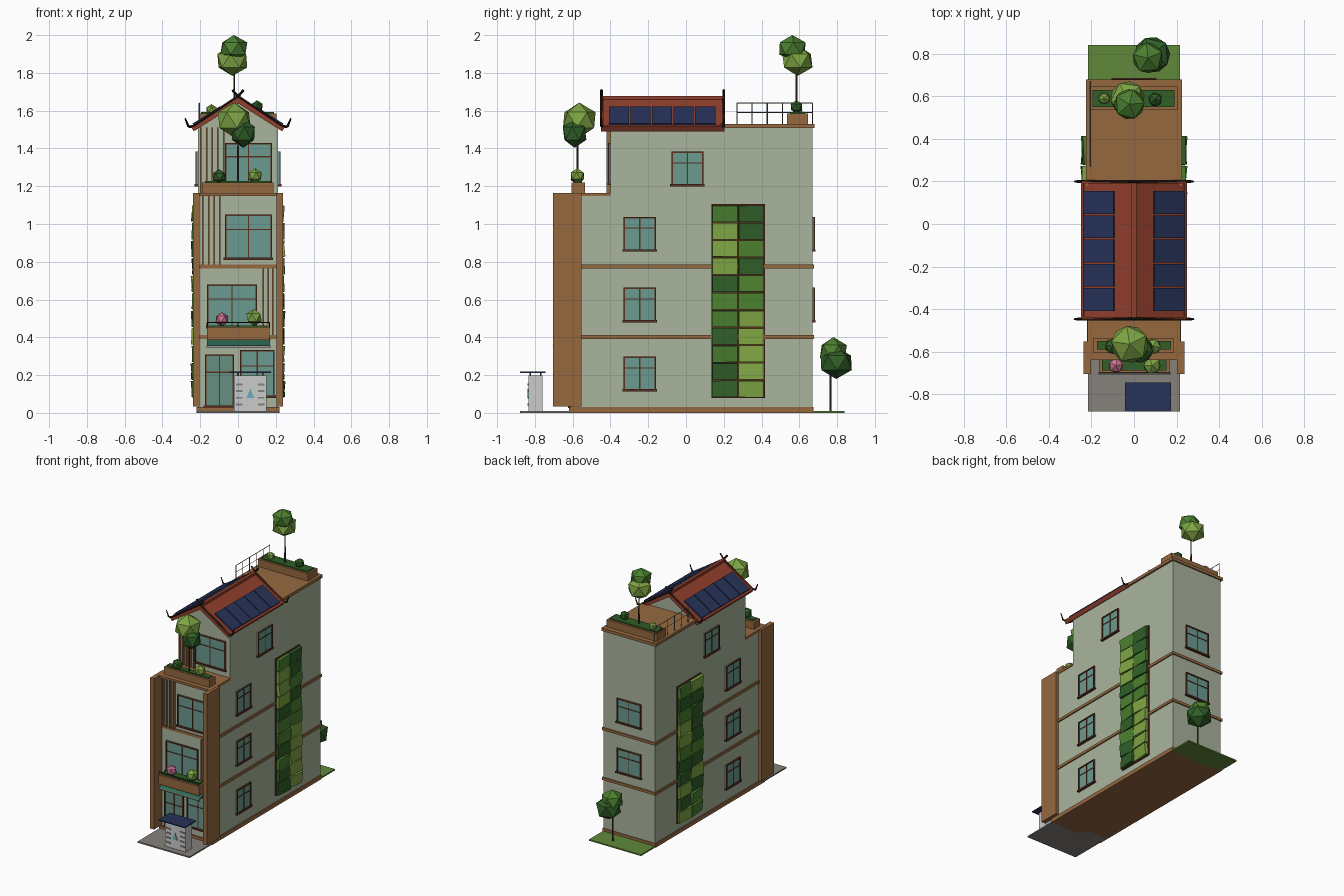
import bpy, bmesh, math, random
from mathutils import Matrix, Vector

if "Cube" in bpy.data.objects:
    bpy.data.objects.remove(bpy.data.objects["Cube"])

random.seed(4)
MATS = {}
RGB = dict(wall=(.66, .70, .61), wood=(.58, .41, .26), roof=(.57, .26, .19), frame=(.36, .20, .14),
           glass=(.42, .60, .56), door=(.40, .56, .50), dark=(.20, .37, .17), mid=(.30, .50, .20),
           light=(.49, .64, .27), navy=(.17, .21, .35), black=(.16, .12, .10), pave=(.52, .50, .48),
           grass=(.38, .53, .24), pink=(.80, .45, .58), white=(.80, .80, .80), trunk=(.30, .22, .16),
           steel=(.45, .46, .46), teal=(.40, .68, .72), canopy=(.20, .42, .33))


def mat(name):
    if name not in MATS:
        m = bpy.data.materials.new(name)
        m.diffuse_color = [c ** 2.2 for c in RGB[name]] + [1]
        m.use_nodes = True
        m.node_tree.nodes["Principled BSDF"].inputs["Base Color"].default_value = m.diffuse_color
        MATS[name] = m
    return MATS[name]


def part(name, color, *adders):
    """One object from several (function, arguments...) pieces."""
    bm = bmesh.new()
    for fn, *args in adders:
        fn(bm, *args)
    bmesh.ops.recalc_face_normals(bm, faces=bm.faces)
    me = bpy.data.meshes.new(name)
    bm.to_mesh(me)
    bm.free()
    me.materials.append(mat(color))
    ob = bpy.data.objects.new(name, me)
    bpy.context.collection.objects.link(ob)
    return ob


def box(bm, x0, x1, y0, y1, z0, z1, m=Matrix()):
    c = Matrix.Translation(((x0 + x1) / 2, (y0 + y1) / 2, (z0 + z1) / 2))
    bmesh.ops.create_cube(bm, size=1, matrix=m @ c @ Matrix.Diagonal((x1 - x0, y1 - y0, z1 - z0, 1)))


def bar(bm, p, q, r, r2=None, n=4):
    p, q = Vector(p), Vector(q)
    m = Matrix.Translation((p + q) / 2) @ (q - p).to_track_quat('Z', 'Y').to_matrix().to_4x4()
    bmesh.ops.create_cone(bm, cap_ends=True, segments=n, radius1=r, radius2=r if r2 is None else r2,
                          depth=(q - p).length, matrix=m)


def blob(bm, x, y, z, r, h=1.0):
    m = Matrix.Translation((x, y, z)) @ Matrix.Rotation(random.uniform(0, 6), 4, 'Z') @ Matrix.Diagonal((1, 1, h, 1))
    bmesh.ops.create_icosphere(bm, subdivisions=1, radius=r, matrix=m)


def prism(bm, pts, axis, a, b):
    """Extrude a profile along x (pts = y,z) or y (pts = x,z)."""
    at = (lambda u, v, t: (t, u, v)) if axis == 'x' else (lambda u, v, t: (u, t, v))
    f = bm.faces.new([bm.verts.new(at(u, v, a)) for u, v in pts])
    ext = bmesh.ops.extrude_face_region(bm, geom=[f])['geom']
    d = Vector(at(0, 0, b - a))
    bmesh.ops.translate(bm, verts=[v for v in ext if isinstance(v, bmesh.types.BMVert)], vec=d)


def window(name, center, w, h, angle, glass='glass'):
    """Framed window; local -y points out of the wall."""
    m = Matrix.Translation(center) @ Matrix.Rotation(angle, 4, 'Z')
    t, a, b = .008, w / 2, h / 2
    part(name + "_glass", glass, (box, -a, a, -.006, .01, -b, b, m))
    part(name + "_frame", 'frame',
         (box, -a, -a + t, -.012, .01, -b, b, m), (box, a - t, a, -.012, .01, -b, b, m),
         (box, -a, a, -.012, .01, b - t, b, m), (box, -a - .006, a + .006, -.016, .01, -b - .004, -b + t, m),
         (box, -.003, .003, -.009, .01, -b, b, m), (box, -a, a, -.009, .01, b * .3, b * .3 + .006, m))


# Ground strips and plinth
part("front_paving", 'pave', (box, -.215, .215, -.88, -.55, 0, .01))
part("back_lawn", 'grass', (box, -.215, .215, .66, .84, 0, .01))
part("plinth", 'wood', (box, -.22, .22, -.62, .675, 0, .03))

# Stepped body and gable attic
FY = -.61
part("body", 'wall', (prism, [(FY, .03), (.67, .03), (.67, 1.51), (-.4, 1.51), (-.4, 1.15), (FY, 1.15)], 'x', -.213, .213))
part("attic", 'wall', (prism, [(-.213, 1.505), (.213, 1.505), (0, 1.64)], 'y', -.4, .19))

# Floor bands, terrace slab, roof deck, front side fins
part("floor_bands", 'wood', *[(box, -.222, .222, -.615, .678, z, z + .02) for z in (.392, .765)])
part("terrace_slab", 'wood', (box, -.218, .218, -.64, -.4, 1.148, 1.165))
part("roof_deck", 'wood', (box, -.226, .226, .18, .68, 1.508, 1.53))
part("front_fins", 'wood', *[(box, s * .22 - .017, s * .22 + .017, -.705, -.553, .035, 1.163) for s in (-1, 1)])

# Windows and door
for s, side in ((1, "right"), (-1, "left")):
    for i, (y, z) in enumerate([(-.245, .208), (-.245, .573), (-.245, .948), (.007, 1.293)]):
        window(f"{side}_window_{i + 1}", (s * .213, y, z), .17, .18, s * math.pi / 2)
for i, z in enumerate((.573, .948)):
    window(f"back_window_{i + 1}", (0, .67, z), .20, .18, math.pi)
window("front_door", (-.098, FY, .17), .155, .28, 0, 'door')
window("front_window_1", (.102, FY, .208), .185, .25, 0)
window("front_window_2", (-.032, FY, .565), .265, .23, 0)
window("front_window_3", (.055, FY, .932), .25, .235, 0)
window("front_window_4", (.055, -.4, 1.32), .25, .22, 0)

# Vertical screens of slats
part("slats_2", 'wood', *[(box, x, x + .008, FY - .02, FY, .412, .765) for x in (.13, .155, .18)])
part("slats_3", 'wood', *[(box, x, x + .008, FY - .02, FY, .785, 1.148) for x in (-.19, -.16, -.13, -.1)])
part("slats_4", 'wood', *[(box, x, x + .008, -.42, -.4, 1.165, 1.51) for x in (-.2, -.17, -.14, -.11, -.08)])

# Entrance canopy
tilt = Matrix.Translation((0, FY, .395)) @ Matrix.Rotation(math.radians(25), 4, 'X')
part("canopy", 'canopy', (box, -.165, .17, -.1, 0, -.005, .003, tilt))
part("canopy_edge", 'white', (box, -.168, .173, -.104, -.1, -.008, .005, tilt))

# Planters with hedges, flowers and rail
for name, x0, x1, y0, y1, z0, z1 in [("balcony", -.165, .168, -.703, -.61, .385, .455),
                                     ("terrace", -.19, .188, -.605, -.535, 1.163, 1.22),
                                     ("rooftop", -.21, .205, .535, .645, 1.53, 1.585)]:
    part(name + "_planter", 'wood', (box, x0, x1, y0, y1, z0, z1))
    part(name + "_hedge", 'dark', (box, x0 + .015, x1 - .015, y0 + .015, y1 - .015, z1 - .01, z1 + .008))
part("balcony_rail", 'black', (bar, (-.165, -.7, .478), (.168, -.7, .478), .003),
     *[(bar, (x, -.7, .45), (x, -.7, .478), .003) for x in (-.163, 0, .166)])
part("pink_flower", 'pink', (blob, -.085, -.665, .495, .038))
part("light_shrubs", 'light', (blob, .085, -.665, .505, .045), (blob, .09, -.575, 1.255, .04), (blob, -.14, .59, 1.605, .03))
part("dark_shrubs", 'dark', (blob, -.1, -.575, 1.25, .04), (blob, .1, .585, 1.62, .035))

# Trees: trunk and two leaf clumps
for name, foot, top, c1, b1, c2, b2 in [
        ("terrace_tree", (0, -.575, 1.2), (0, -.575, 1.5), 'light', (-.02, -.565, 1.55, .098, .95), 'dark', (.028, -.59, 1.48, .07, 1.1)),
        ("rooftop_tree", (-.02, .585, 1.58), (-.02, .585, 1.82), 'light', (-.03, .59, 1.865, .09, .9), 'mid', (-.022, .563, 1.93, .08, .88)),
        ("garden_tree", (.07, .765, .005), (.07, .765, .24), 'dark', (.085, .795, .265, .095, .9), 'mid', (.065, .78, .325, .08, .95))]:
    part(name + "_trunk", 'trunk', (bar, foot, top, .006, .004, 6))
    part(name + "_lower_leaves", c1, (blob, *b1))
    part(name + "_upper_leaves", c2, (blob, *b2))

# Gable roof with solar panels, one pitch per side
A, RZ = .564, 1.667
for s, side in ((1, "right"), (-1, "left")):
    m = Matrix.Translation((0, 0, RZ)) @ Matrix.Rotation(s * A, 4, 'Y')

    def span(a, b):
        return tuple(sorted((s * a, s * b)))
    part(side + "_roof", 'roof', (box, *span(0, .288), -.445, .2, -.02, 0, m))
    part(side + "_roof_trim", 'roof', (box, *span(.278, .292), -.45, .203, -.024, .006, m),
         (box, *span(0, .29), -.45, -.437, -.024, .007, m), (box, *span(0, .29), .19, .203, -.024, .007, m))
    part(side + "_solar_panels", 'navy',
         *[(box, *span(.106, .276), y, y + .107, .002, .014, m) for y in [-.408 + .114 * i for i in range(5)]])
    # Crossed ridge ends and upturned eave horns
    path = [(-.03, 1.71), (0, 1.675), (.238, 1.517), (.262, 1.515), (.28, 1.56)]
    part(side + "_roof_horns", 'black', *[(bar, (s * p[0], y, p[1]), (s * q[0], y, q[1]), .007, .004 if q[0] > .27 else .007)
                                          for y in (-.447, .2) for p, q in zip(path, path[1:])])
part("ridge_cap", 'roof', (box, -.012, .012, -.448, .202, 1.658, 1.677))

# Green walls: two columns of tilted planted panels on both sides
for s, side in ((1, "right"), (-1, "left")):
    part(side + "_green_wall_frame", 'frame', (box, *sorted((s * .21, s * .222)), .135, .417, .078, 1.105))
    cells = {'dark': [], 'mid': [], 'light': []}
    for r in range(11):
        for c in range(2):
            m = (Matrix.Translation((s * .229, .206 + .14 * c, .1265 + .0928 * r))
                 @ Matrix.Rotation(random.uniform(-.12, .12), 4, 'Y') @ Matrix.Rotation(random.uniform(-.1, .1), 4, 'Z'))
            cells[random.choice(list(cells))].append((box, -.012, .012, -.067, .067, -.043, .043, m))
    for color, items in cells.items():
        part(f"{side}_green_wall_{color}", color, *items)

# Rooftop railing on the left edge
part("rooftop_railing", 'steel', (bar, (-.205, .27, 1.64), (-.205, .67, 1.64), .003),
     (bar, (-.205, .27, 1.59), (-.205, .67, 1.59), .002),
     *[(bar, (-.205, .27 + .08 * i, 1.53), (-.205, .27 + .08 * i, 1.64), .003) for i in range(6)])

# Kiosk cabinet with solar lid
part("cabinet", 'white', (box, -.02, .15, -.835, -.76, .01, .197))
part("cabinet_vents", 'pave', *[(box, x, x + .035, -.838, -.83, .04 + .035 * i, .05 + .035 * i) for x in (-.01, .105) for i in range(4)])
part("cabinet_panel", 'teal', (prism, [(.045, .08), (.085, .08), (.065, .13)], 'y', -.839, -.83))
part("cabinet_posts", 'steel', *[(bar, (x, y, .19), (x, y, .216), .004) for x in (0, .13) for y in (-.825, -.77)])
part("cabinet_solar_lid", 'navy', (box, -.043, .175, -.88, -.745, .212, .22))
